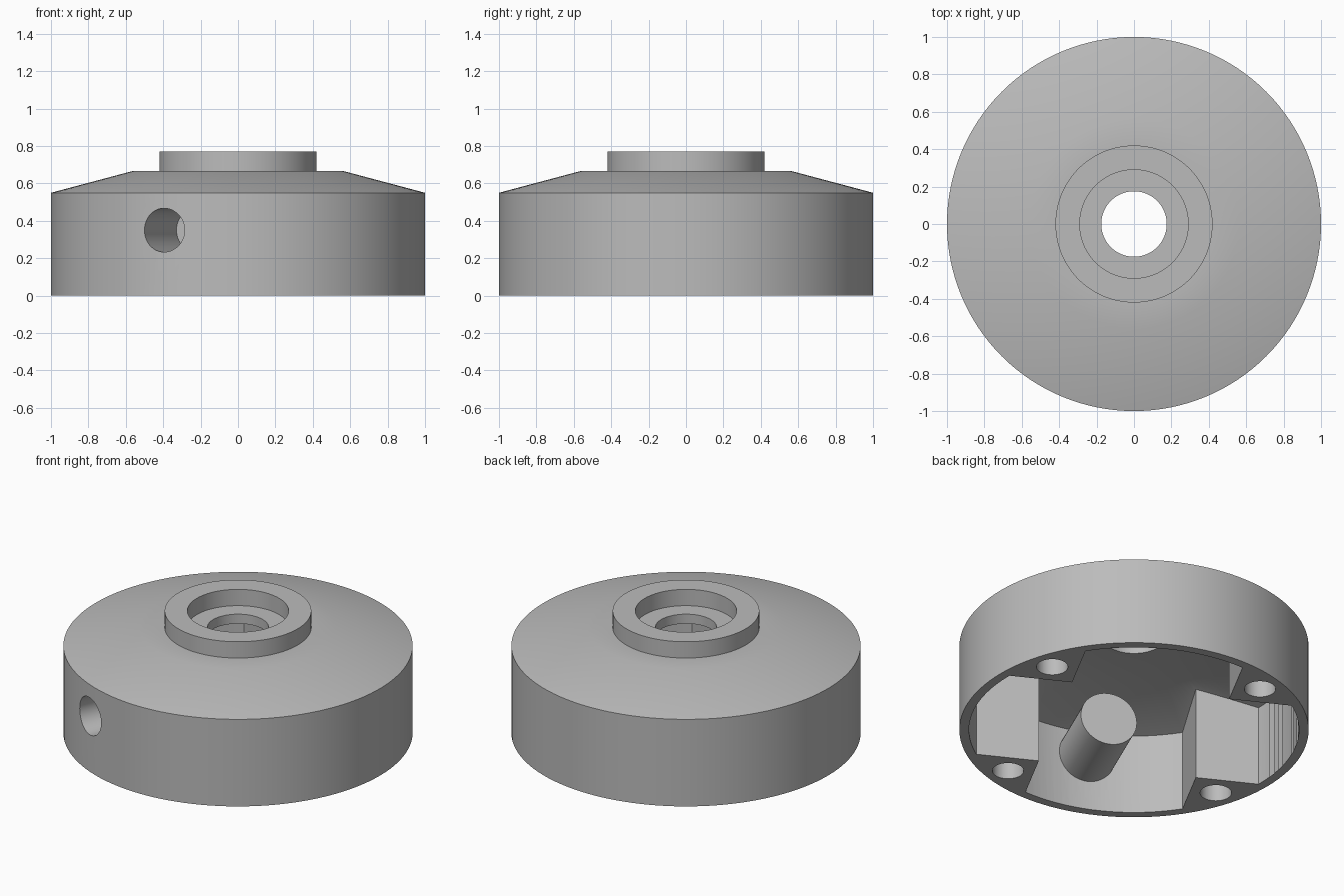
import bpy, bmesh, math
from mathutils import Matrix, Vector

SEGMENTS = 128
cube = bpy.data.objects.get("Cube")
if cube:
    bpy.data.objects.remove(cube, do_unlink=True)

grey = bpy.data.materials.new("Mid grey")
grey.use_nodes = True
colour = (0.5, 0.5, 0.5, 1)
grey.diffuse_color = colour
grey.node_tree.nodes["Principled BSDF"].inputs["Base Color"].default_value = colour


def to_object(name, bm):
    bmesh.ops.recalc_face_normals(bm, faces=bm.faces)
    mesh = bpy.data.meshes.new(name)
    bm.to_mesh(mesh)
    bm.free()
    mesh.materials.append(grey)
    obj = bpy.data.objects.new(name, mesh)
    bpy.context.collection.objects.link(obj)
    return obj


def lathe(name, profile):
    """Revolve (radius, height) points, from axis to axis, around z."""
    bm = bmesh.new()
    verts = [bm.verts.new((r, 0, z)) for r, z in profile]
    edges = [bm.edges.new(pair) for pair in zip(verts, verts[1:])]
    bmesh.ops.spin(bm, geom=verts + edges, axis=(0, 0, 1), cent=(0, 0, 0),
                   angle=math.tau, steps=SEGMENTS, use_duplicate=False)
    bmesh.ops.remove_doubles(bm, verts=bm.verts, dist=1e-5)
    bmesh.ops.dissolve_degenerate(bm, edges=bm.edges, dist=1e-5)
    return to_object(name, bm)


def cylinder(name, radius, start, end):
    start, end = Vector(start), Vector(end)
    axis = end - start
    turn = axis.to_track_quat('Z', 'Y').to_matrix().to_4x4()
    bm = bmesh.new()
    bmesh.ops.create_cone(bm, cap_ends=True, segments=64, radius1=radius,
                          radius2=radius, depth=axis.length,
                          matrix=Matrix.Translation((start + end) / 2) @ turn)
    return to_object(name, bm)


def cut(target, tool):
    """Subtract a tool from the target and discard the tool."""
    mod = target.modifiers.new("cut", 'BOOLEAN')
    mod.operation, mod.solver, mod.object = 'DIFFERENCE', 'EXACT', tool
    bpy.context.view_layer.objects.active = target
    bpy.ops.object.modifier_apply(modifier=mod.name)
    bpy.data.objects.remove(tool, do_unlink=True)


def polar(radius, angle, z):
    return (radius * math.cos(angle), radius * math.sin(angle), z)


# Outer housing with sloped shoulder, raised collar and recessed seat
housing = lathe("housing", [(0, 0), (1, 0), (1, 0.55), (0.56, 0.667), (0.42, 0.667),
                            (0.42, 0.77), (0.29, 0.77), (0.29, 0.667), (0, 0.667)])

# Inner cavity, leaving the corner posts and radial boss standing
cavity = lathe("cavity", [(0, -0.1), (0.945, -0.1), (0.945, 0.505), (0.56, 0.607), (0, 0.607)])
post_angles = [math.radians(17 + 90 * i) for i in range(4)]
side = 0.8
for angle in post_angles:
    bm = bmesh.new()
    centre = 0.65 + side / math.sqrt(2)
    place = (Matrix.Translation(polar(centre, angle, 0.4))
             @ Matrix.Rotation(angle + math.pi / 4, 4, 'Z')
             @ Matrix.Diagonal((side, side, 1.4, 1)))
    bmesh.ops.create_cube(bm, size=1, matrix=place)
    cut(cavity, to_object("post", bm))

boss_angle = math.radians(-90 - 23.3)
cut(cavity, cylinder("boss", 0.167, polar(0.5, boss_angle, 0.35), polar(1.2, boss_angle, 0.35)))
cut(housing, cavity)

# Central bore, blind side hole and screw holes in the posts
cut(housing, cylinder("bore", 0.175, (0, 0, 0.5), (0, 0, 0.9)))
cut(housing, cylinder("side_hole", 0.117, polar(0.56, boss_angle, 0.35),
                      polar(1.2, boss_angle, 0.35)))
for angle in post_angles:
    cut(housing, cylinder("screw_hole", 0.09, polar(0.86, angle, -0.1), polar(0.86, angle, 0.4)))

# Smooth round walls, crisp rims
bpy.ops.object.select_all(action='DESELECT')
housing.select_set(True)
bpy.context.view_layer.objects.active = housing
bpy.ops.object.shade_smooth_by_angle(angle=math.radians(30))
